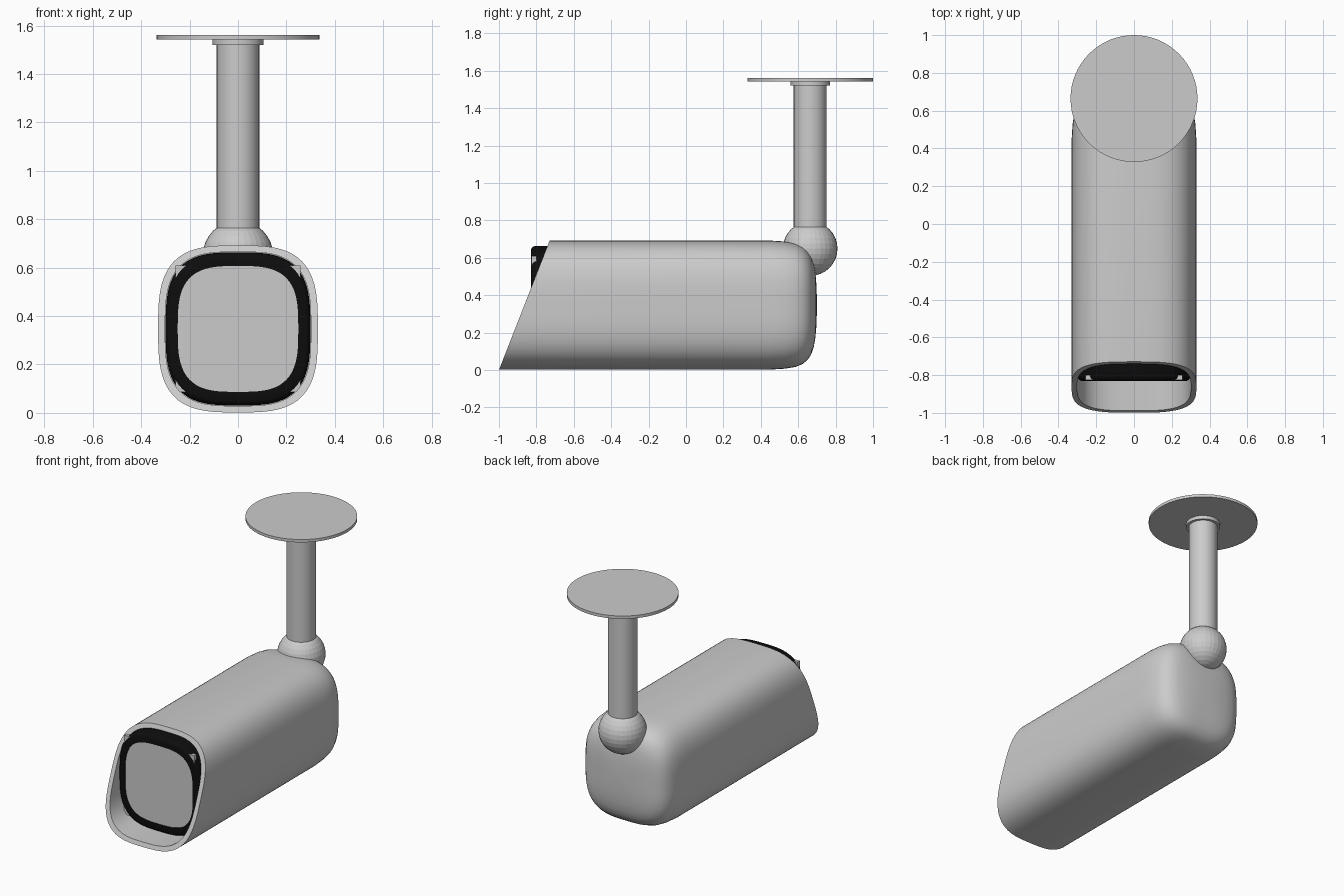
import bpy, bmesh, math

if "Cube" in bpy.data.objects:
    bpy.data.objects.remove(bpy.data.objects["Cube"])

N = 96          # points around each cross-section
POWER = 3.2     # squareness of the rounded section
CZ = 0.347      # height of the housing axis


def section(hx, hz, y_of_z):
    """Rounded-square loop; y may vary with height for slanted cuts."""
    pts = []
    for i in range(N):
        a = 2 * math.pi * i / N
        c, s = math.cos(a), math.sin(a)
        r = (abs(c) ** POWER + abs(s) ** POWER) ** (-1 / POWER)
        z = CZ + hz * r * s
        pts.append((hx * r * c, y_of_z(z), z))
    return pts


def flat(hx, hz, y):
    return section(hx, hz, lambda z: y)


def loft(name, loops, closed=False):
    bm = bmesh.new()
    rows = [[bm.verts.new(p) for p in loop] for loop in loops]
    pairs = list(zip(rows, rows[1:]))
    if closed:
        pairs.append((rows[-1], rows[0]))
    else:
        bm.faces.new(rows[0])
        bm.faces.new(rows[-1])
    for a, b in pairs:
        for i in range(N):
            j = (i + 1) % N
            bm.faces.new((a[i], a[j], b[j], b[i]))
    bmesh.ops.recalc_face_normals(bm, faces=bm.faces)
    me = bpy.data.meshes.new(name)
    bm.to_mesh(me)
    bm.free()
    ob = bpy.data.objects.new(name, me)
    bpy.context.collection.objects.link(ob)
    smooth(ob)
    return ob


def smooth(ob):
    bpy.ops.object.select_all(action='DESELECT')
    bpy.context.view_layer.objects.active = ob
    ob.select_set(True)
    bpy.ops.object.shade_smooth_by_angle(angle=math.radians(35))


def cylinder(name, r, z0, z1, y):
    bpy.ops.mesh.primitive_cylinder_add(vertices=64, radius=r, depth=z1 - z0,
                                        location=(0, y, (z0 + z1) / 2))
    ob = bpy.context.object
    ob.name = name
    smooth(ob)
    return ob


# Housing: domed back, straight sides, slanted front lip, hollow inside
def slant(z):
    return -1 + 0.27 * z / 0.69


HX, HZ = 0.33, 0.345
back = [(0.7, 0.06), (0.698, 0.3), (0.692, 0.5), (0.683, 0.65), (0.67, 0.76),
        (0.65, 0.85), (0.622, 0.915), (0.585, 0.958), (0.53, 0.985), (0.45, 1.0)]
loops = [flat(HX * s, HZ * s, y) for y, s in back]
loops += [section(HX, HZ, slant), section(0.301, 0.318, slant),
          flat(0.301, 0.318, -0.6)]
loft("housing", loops)

# Black bezel around the window, standing slightly proud of the lip at the top
ring = [(0.299, 0.316, -0.65), (0.299, 0.316, -0.805), (0.296, 0.312, -0.817),
        (0.289, 0.304, -0.826), (0.279, 0.294, -0.83), (0.249, 0.26, -0.83),
        (0.249, 0.26, -0.65)]
bezel = loft("bezel", [flat(*r) for r in ring], closed=True)
black = bpy.data.materials.new("black")
black.diffuse_color = (0.004, 0.004, 0.004, 1)
black.use_nodes = True
black.node_tree.nodes["Principled BSDF"].inputs["Base Color"].default_value = black.diffuse_color
bezel.data.materials.append(black)

# Square window pane set into the bezel
bpy.ops.mesh.primitive_cube_add(size=1, location=(0, -0.813, CZ))
pane = bpy.context.object
pane.name = "window_pane"
pane.scale = (0.515, 0.025, 0.523)

# Ball joint
bpy.ops.mesh.primitive_uv_sphere_add(segments=32, ring_count=16, radius=0.146,
                                     location=(0, 0.664, 0.649))
bpy.context.object.name = "ball_joint"

# Ceiling mount: pole, collar and disc
cylinder("pole", 0.088, 0.68, 1.53, 0.664)
cylinder("collar", 0.105, 1.52, 1.547, 0.664)
cylinder("ceiling_plate", 0.336, 1.543, 1.562, 0.664)
